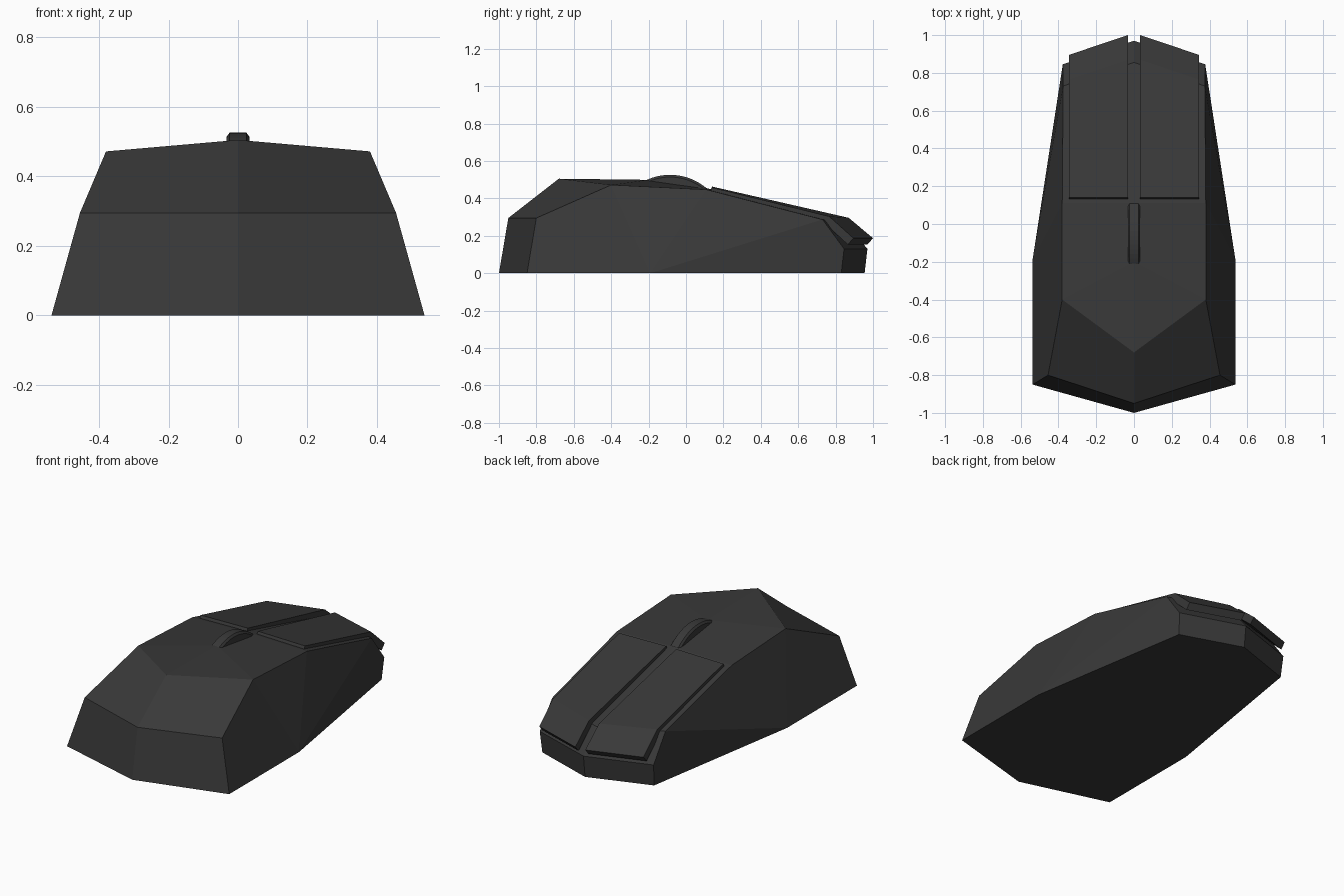
import bpy, bmesh, math

if "Cube" in bpy.data.objects:
    bpy.data.objects.remove(bpy.data.objects["Cube"])

def material(name, v):
    m = bpy.data.materials.new(name)
    m.diffuse_color = (v, v, v, 1)
    m.use_nodes = True
    m.node_tree.nodes["Principled BSDF"].inputs["Base Color"].default_value = m.diffuse_color
    return m

charcoal = material("charcoal plastic", 0.04)

def build(name, verts, faces, mirror=False):
    """Make a flat shaded object, optionally mirrored and welded across x = 0."""
    bm = bmesh.new()
    for s in ((1, -1) if mirror else (1,)):
        vs = [bm.verts.new((s * x, y, z)) for x, y, z in verts]
        for f in faces:
            bm.faces.new([vs[i] for i in f])
    bmesh.ops.remove_doubles(bm, verts=bm.verts, dist=1e-4)
    bmesh.ops.recalc_face_normals(bm, faces=bm.faces)
    me = bpy.data.meshes.new(name)
    bm.to_mesh(me)
    bm.free()
    me.materials.append(charcoal)
    ob = bpy.data.objects.new(name, me)
    bpy.context.collection.objects.link(ob)
    return ob

# Faceted shell: right half, mirrored
shell = [
    (0, -1, 0), (.537, -.85, 0), (.537, -.19, 0), (.37, .83, 0), (0, .955, 0),  # base
    (0, -.95, .295), (.455, -.80, .295),                                       # rear belt
    (0, -.68, .505), (.38, -.40, .472),                                        # hump
    (0, .11, .455), (.38, .11, .447),                                          # button line
    (0, .855, .265), (.375, .73, .287),                                        # nose bend
    (0, .97, .13), (.377, .845, .13),                                          # nose lip
    (0, -.20, .499),
]
build("mouse_shell", shell, [
    (0, 1, 6, 5), (5, 6, 8, 7),                                  # back
    (7, 8, 15), (8, 10, 9, 15), (10, 12, 11, 9),                 # top
    (12, 14, 13, 11), (14, 3, 4, 13),                            # nose
    (1, 2, 8, 6), (2, 10, 8), (2, 12, 10), (2, 3, 14, 12),       # side
    (0, 1, 2, 3, 4),                                             # underside
], mirror=True)

# Click buttons: bent plates, from inner and outer top edges
inner = [(.033, .14, .463), (.033, .87, .296), (.033, 1.0, .187)]
outer = [(.345, .14, .458), (.345, .765, .304), (.345, .895, .187)]
drop = [(-.02, -.04), (-.018, -.042), (-.03, -.034)]
top = inner + outer
under = [(x, y + drop[i % 3][0], z + drop[i % 3][1]) for i, (x, y, z) in enumerate(top)]
rim = [0, 1, 2, 5, 4, 3]
plate_faces = [(0, 1, 4, 3), (1, 2, 5, 4), (6, 7, 10, 9), (7, 8, 11, 10)]
plate_faces += [(a, b, b + 6, a + 6) for a, b in zip(rim, rim[1:] + rim[:1])]
build("click_buttons", top + under, plate_faces, mirror=True)

# Scroll wheel: exposed arc of a disc with softened edges
R, CY, CZ, N = .30, -.085, .226, 20
half = math.acos((.43 - CZ) / R)
arc = [(CY + R * math.sin(a), CZ + R * math.cos(a))
       for a in (-half + 2 * half * i / N for i in range(N + 1))]
n = len(arc)
layers = [(-.026, 0), (-.033, -.014), (.033, -.014), (.026, 0)]
layers = [(-.033, -.012), (-.024, 0), (.024, 0), (.033, -.012)]
verts = []
for x, off in layers:
    k = (R + off) / R
    verts += [(x, CY + (y - CY) * k, CZ + (z - CZ) * k) for y, z in arc]
faces = [tuple(range(n)), tuple(range(3 * n, 4 * n))]
for l in range(3):
    faces += [(l * n + i, l * n + (i + 1) % n, (l + 1) * n + (i + 1) % n, (l + 1) * n + i)
              for i in range(n)]
build("scroll_wheel", verts, faces)
